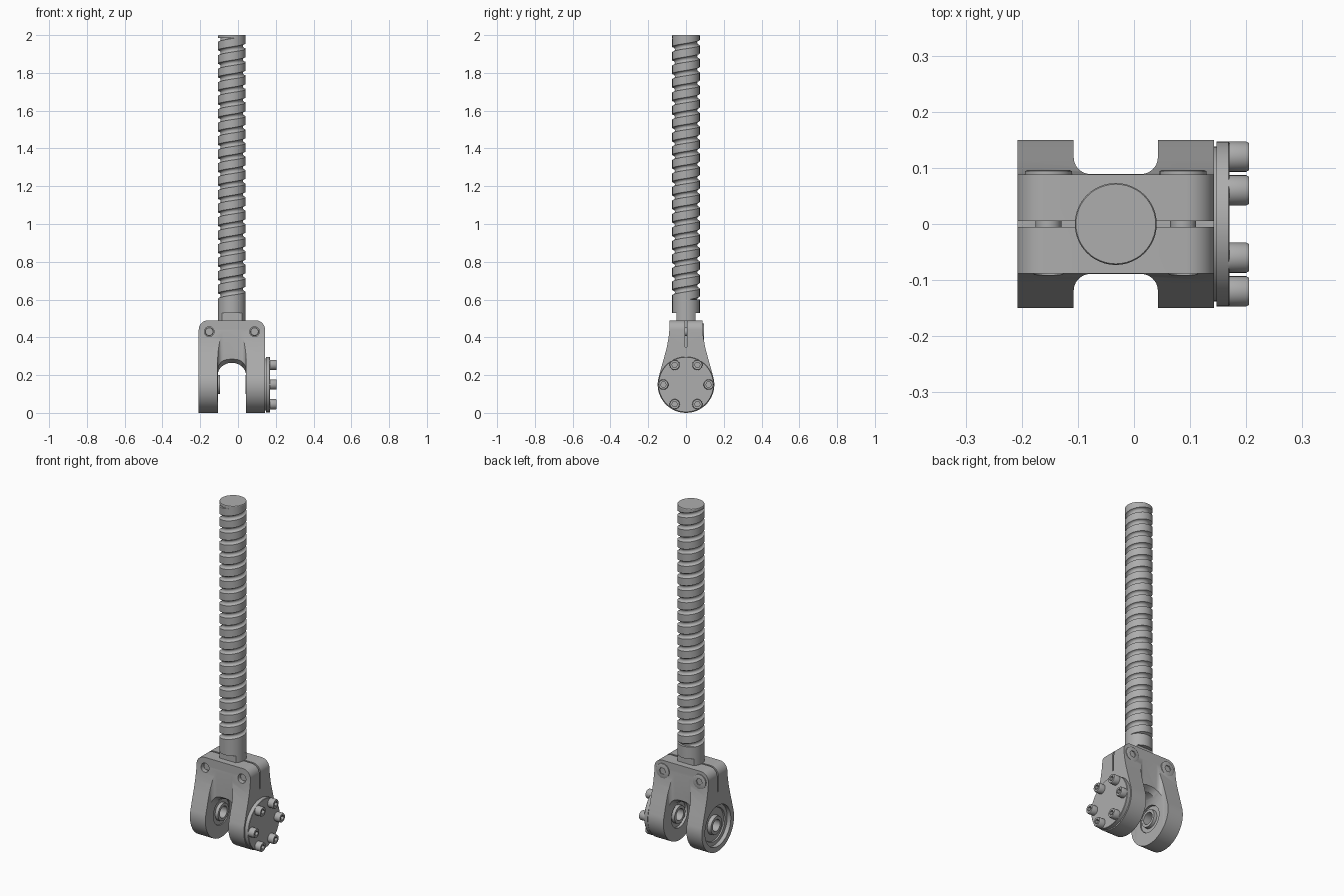
import bpy, bmesh, math
from mathutils import Matrix

cube = bpy.data.objects.get("Cube")
if cube:
    bpy.data.objects.remove(cube)

# One plain metal colour
steel = bpy.data.materials.new("grey steel")
steel.use_nodes = True
GREY = (0.42, 0.42, 0.42, 1)
steel.diffuse_color = GREY
steel.node_tree.nodes["Principled BSDF"].inputs["Base Color"].default_value = GREY

XC = -0.0325      # screw axis and middle of the fork
HINGE = 0.15      # hinge height
AXES = {
    "X": lambda u, v, w: (w, u, v),
    "Y": lambda u, v, w: (u, w, v),
    "Z": lambda u, v, w: (u, v, w),
}


def make(name, bm):
    bmesh.ops.recalc_face_normals(bm, faces=bm.faces)
    mesh = bpy.data.meshes.new(name)
    bm.to_mesh(mesh)
    bm.free()
    mesh.materials.append(steel)
    obj = bpy.data.objects.new(name, mesh)
    bpy.context.collection.objects.link(obj)
    return obj


def activate(obj):
    bpy.ops.object.select_all(action="DESELECT")
    obj.select_set(True)
    bpy.context.view_layer.objects.active = obj


def smooth(obj, degrees=32):
    activate(obj)
    bpy.ops.object.shade_smooth_by_angle(angle=math.radians(degrees))
    return obj


def loft(name, sections, axis):
    """Join equal outlines, given as (points, position), into a closed solid."""
    bm = bmesh.new()
    rings = [[bm.verts.new(AXES[axis](u, v, w)) for u, v in pts] for pts, w in sections]
    n = len(rings[0])
    for a, b in zip(rings, rings[1:]):
        for i in range(n):
            j = (i + 1) % n
            bm.faces.new((a[i], a[j], b[j], b[i]))
    bm.faces.new(rings[0])
    bm.faces.new(rings[-1])
    return make(name, bm)


def prism(name, pts, axis, lo, hi):
    return loft(name, [(pts, lo), (pts, hi)], axis)


def arc(cx, cy, r, a0, a1, n=10):
    angles = [math.radians(a0 + (a1 - a0) * i / n) for i in range(n + 1)]
    return [(cx + r * math.cos(a), cy + r * math.sin(a)) for a in angles]


def circle(cx, cy, r, n=48):
    return arc(cx, cy, r, 0, 360, n)[:-1]


def lathe(name, profile, axis, place, n=48):
    """Revolve a closed (radius, position) outline about an axis."""
    bm = bmesh.new()
    verts = [bm.verts.new((r, 0, h)) for r, h in profile]
    edges = [bm.edges.new((verts[i - 1], verts[i])) for i in range(len(verts))]
    bmesh.ops.spin(bm, geom=verts + edges, cent=(0, 0, 0), axis=(0, 0, 1),
                   angle=math.tau, steps=n, use_merge=True)
    bmesh.ops.remove_doubles(bm, verts=bm.verts, dist=1e-5)
    turn = {"X": Matrix.Rotation(math.pi / 2, 4, "Y"),
            "Y": Matrix.Rotation(-math.pi / 2, 4, "X"),
            "Z": Matrix.Identity(4)}[axis]
    bm.transform(Matrix.Translation(place) @ turn)
    return smooth(make(name, bm))


def boolean(obj, cutter, operation="DIFFERENCE"):
    mod = obj.modifiers.new("cut", "BOOLEAN")
    mod.object, mod.operation, mod.solver = cutter, operation, "EXACT"
    activate(obj)
    bpy.ops.object.modifier_apply(modifier="cut")
    bpy.data.objects.remove(cutter)


# Fork: side outline crossed with the rounded front outline
half = arc(0, HINGE, 0.15, -90, 15, 28) + [
    (0.131, 0.24), (0.114, 0.30), (0.101, 0.35), (0.092, 0.40), (0.088, 0.44), (0.088, 0.49)]
side = half + [(-y, z) for y, z in reversed(half[1:])]
fork = prism("fork", side, "X", -0.208, 0.143)
front = [(-0.208, -0.1), (0.143, -0.1)] + arc(0.093, 0.44, 0.05, 0, 90) + arc(-0.158, 0.44, 0.05, 90, 180)
boolean(fork, prism("front_outline", front, "Y", -0.3, 0.3), "INTERSECT")

# Front and back pockets with filleted corners
W = 0.075
for s in (-1, 1):
    pocket = ([(XC - W, 0.3)] + arc(XC - W + 0.03, 0.119, 0.03, 180, 270)
              + arc(XC + W - 0.03, 0.119, 0.03, 270, 360) + [(XC + W, 0.3)])
    boolean(fork, prism("pocket", [(x, s * y) for x, y in pocket], "Z", -0.1, 0.6))


# Arch between the legs, flaring at both mouths
def arch(height, power):
    w = W - 0.0005
    top = [(XC + w * math.copysign(abs(c) ** power, c), 0.2 + height * abs(v) ** power)
           for c, v in arc(0, 0, 1, 0, 180, 24)]
    return [(XC - w, -0.1), (XC + w, -0.1)] + top


wide, narrow = arch(0.085, 0.7), arch(0.065, 1)
boolean(fork, loft("arch", [(wide, -0.2), (wide, -0.09), (narrow, -0.06),
                            (narrow, 0.06), (wide, 0.09), (wide, 0.2)], "Y"))

# Clamping slot, hinge bores and clamp bolt holes
slot = [(-0.005, 0.35), (0.005, 0.35), (0.005, 0.6), (-0.005, 0.6)]
boolean(fork, prism("slot", slot, "X", -0.3, 0.3))
boolean(fork, prism("bore", circle(0, HINGE, 0.076), "X", -0.3, 0.3))
for s in (-1, 1):
    ends = sorted((XC + s * 0.097, XC + s * 0.3))
    boolean(fork, prism("counterbore", circle(0, HINGE, 0.12), "X", *ends))
BOLTS = (XC - 0.12, XC + 0.12)
for x in BOLTS:
    boolean(fork, prism("bolt_hole", circle(x, 0.43, 0.026, 32), "Y", -0.2, 0.08))
smooth(fork)

# Bearings in both legs; the right-hand end stands proud of the inner face
ring = [(0.1195, 0.152), (0.1195, 0.098), (0.075, 0.098), (0.075, 0.080), (0.052, 0.080),
        (0.050, 0.062), (0.034, 0.062), (0.034, 0.166), (0.052, 0.166), (0.056, 0.145),
        (0.095, 0.145), (0.098, 0.152)]
for s, shift, name in ((-1, 0, "open_bearing"), (1, 0.010, "covered_bearing")):
    lathe(name, [(r, s * (d + shift)) for r, d in ring], "X", (XC, 0, HINGE))

# Bearing cover
lathe("cover_spacer", [(0, 0.138), (0.138, 0.138), (0.138, 0.148), (0, 0.148)], "X", (0, 0, HINGE))
lathe("cover_plate", [(0, 0.147), (0.147, 0.147), (0.147, 0.168), (0.145, 0.170), (0, 0.170)],
      "X", (0, 0, HINGE), 64)


# Socket screws
def socket_screw(name, r, h, socket, axis, place):
    screw = lathe(name, [(0, -0.004), (r, -0.004), (r, h * 0.85), (r * 0.9, h), (0, h)], axis, place, 32)
    x, y, z = place
    if axis == "X":
        boolean(screw, prism("hex", circle(y, z, socket, 6), "X", x + h * 0.5, x + h + 0.05))
    else:
        boolean(screw, prism("hex", circle(x, z, socket, 6), "Y", y + h * 0.5, y + h + 0.05))
    return smooth(screw)


for i, (y, z) in enumerate(circle(0, HINGE, 0.12, 6)):
    socket_screw(f"cover_screw_{i + 1}", 0.027, 0.034, 0.015, "X", (0.171, y, z))
for i, x in enumerate(BOLTS):
    socket_screw(f"clamp_bolt_head_{i + 1}", 0.042, 0.012, 0.02, "Y", (x, 0.084, 0.43))
    lathe(f"clamp_bolt_shank_{i + 1}", [(0, -0.072), (0.02, -0.072), (0.023, -0.068), (0.023, 0.085), (0, 0.085)],
          "Y", (x, 0, 0.43), 32)

# Screw collar with two flats where it enters the fork
R = 0.073
lathe("screw_collar", [(0, 0.53), (R, 0.53), (R, 0.60), (0, 0.60)], "Z", (XC, 0, 0))
a = math.degrees(math.asin(0.05 / R))
flats = arc(XC, 0, R, -a, a) + arc(XC, 0, R, 180 - a, 180 + a)
smooth(prism("screw_flats", flats, "Z", 0.488, 0.531))
lathe("screw_root", [(0, 0.30), (0.05, 0.30), (0.05, 0.50), (0, 0.50)], "Z", (XC, 0, 0))

# Threaded rod: a helical strip with flat lands and round grooves
PITCH, LOW, HIGH, TURN = 0.0715, 0.598, 1.988, 48
groove = [(0.0, 0.0), (0.3, 0.0), (0.6, 0.0)]
groove += [(0.8 - 0.2 * math.cos(t), math.sin(t)) for t in (k * math.pi / 6 for k in range(1, 6))]
bm = bmesh.new()
rows = []
for k in range(-1, int((HIGH - LOW) / PITCH) + 2):
    for u, depth in groove:
        row = []
        for i in range(TURN + 1):
            t = math.tau * i / TURN
            z = min(max(LOW + PITCH * (k + u + i / TURN), LOW), HIGH)
            r = R - 0.014 * depth
            row.append(bm.verts.new((XC + r * math.cos(t), r * math.sin(t), z)))
        rows.append(row)
for p, q in zip(rows, rows[1:]):
    for i in range(TURN):
        quad = (p[i], p[i + 1], q[i + 1], q[i])
        if max(v.co.z for v in quad) - min(v.co.z for v in quad) > 1e-6:
            bm.faces.new(quad)
bmesh.ops.delete(bm, geom=[v for v in bm.verts if not v.link_faces], context="VERTS")
bmesh.ops.remove_doubles(bm, verts=bm.verts, dist=1e-5)
smooth(make("threaded_rod", bm), 40)
lathe("rod_end", [(0, 1.985), (R, 1.985), (R, 1.997), (0.071, 2.0), (0, 2.0)], "Z", (XC, 0, 0))
